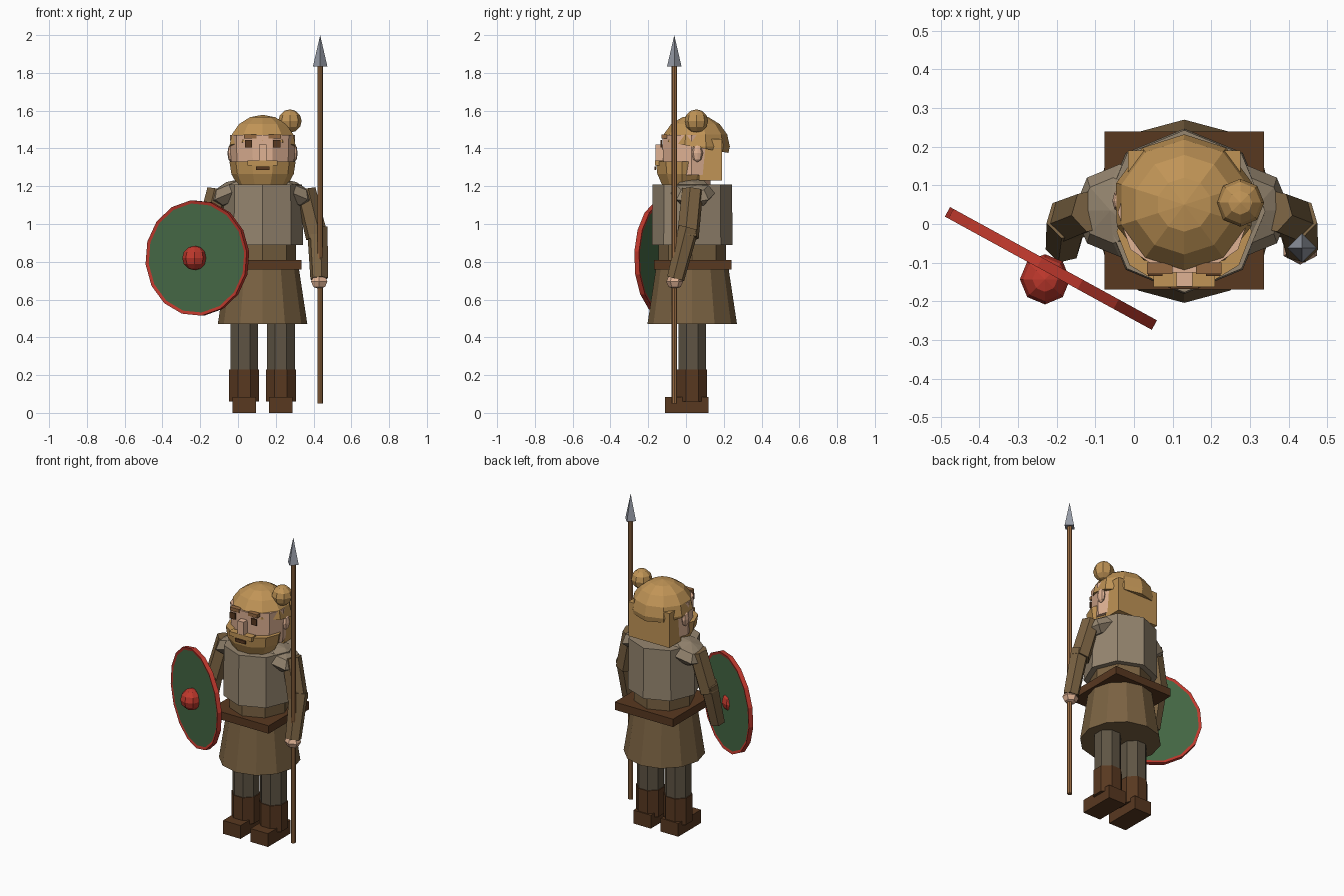
import bpy, bmesh, math
from mathutils import Vector, Matrix

if "Cube" in bpy.data.objects:
    bpy.data.objects.remove(bpy.data.objects["Cube"])

CX, CY = 0.13, 0.033  # body axis


def material(name, r, g, b):
    lin = [((c / 255 + 0.055) / 1.055) ** 2.4 for c in (r, g, b)]
    m = bpy.data.materials.new(name)
    m.diffuse_color = (*lin, 1)
    m.use_nodes = True
    m.node_tree.nodes["Principled BSDF"].inputs["Base Color"].default_value = m.diffuse_color
    return m


HAIR = material("golden hair", 192, 148, 86)
SKIN = material("skin", 224, 178, 148)
VEST = material("grey tan vest", 150, 134, 112)
CLOTH = material("brown cloth", 122, 98, 66)
TROUSER = material("dark trousers", 94, 84, 68)
LEATHER = material("dark leather", 88, 56, 32)
GREEN = material("shield green", 70, 106, 70)
RED = material("shield red", 190, 56, 44)
WOOD = material("wood", 150, 106, 66)
STEEL = material("steel", 150, 155, 166)


def finish(name, bm, mat):
    bmesh.ops.recalc_face_normals(bm, faces=bm.faces[:])
    me = bpy.data.meshes.new(name)
    bm.to_mesh(me)
    bm.free()
    me.materials.append(mat)
    ob = bpy.data.objects.new(name, me)
    bpy.context.collection.objects.link(ob)
    return ob


def box(name, x0, x1, y0, y1, z0, z1, mat):
    bm = bmesh.new()
    bmesh.ops.create_cube(bm, size=1)
    bmesh.ops.scale(bm, vec=(x1 - x0, y1 - y0, z1 - z0), verts=bm.verts)
    bmesh.ops.translate(bm, vec=((x0 + x1) / 2, (y0 + y1) / 2, (z0 + z1) / 2), verts=bm.verts)
    return finish(name, bm, mat)


def limb(name, a, b, r1, r2, n, mat, turn=0.0, sy=1.0):
    """Tapered prism from a to b."""
    a, b = Vector(a), Vector(b)
    d = b - a
    bm = bmesh.new()
    bmesh.ops.create_cone(bm, cap_ends=True, segments=n, radius1=r1, radius2=r2, depth=d.length)
    rot = Vector((0, 0, 1)).rotation_difference(d.normalized()).to_matrix().to_4x4()
    mat4 = (Matrix.Translation((a + b) / 2) @ rot @ Matrix.Diagonal((1, sy, 1, 1))
            @ Matrix.Rotation(turn, 4, 'Z'))
    bmesh.ops.transform(bm, matrix=mat4, verts=bm.verts)
    return finish(name, bm, mat)


def ball(name, c, r, mat, u=8, v=6, tilt=0.0, cut=None):
    """Faceted ellipsoid, optionally trimmed below a plane."""
    bm = bmesh.new()
    bmesh.ops.create_uvsphere(bm, u_segments=u, v_segments=v, radius=1)
    m = Matrix.Translation(c) @ Matrix.Rotation(tilt, 4, 'Y') @ Matrix.Diagonal((*r, 1))
    bmesh.ops.transform(bm, matrix=m, verts=bm.verts)
    if cut:
        res = bmesh.ops.bisect_plane(bm, geom=bm.verts[:] + bm.edges[:] + bm.faces[:],
                                     plane_co=cut[0], plane_no=cut[1], clear_inner=True)
        edges = [e for e in res["geom_cut"] if isinstance(e, bmesh.types.BMEdge)]
        bmesh.ops.holes_fill(bm, edges=edges)
    return finish(name, bm, mat)


# Legs, boots and feet
for side, s in (("left", -1), ("right", 1)):
    x = CX + s * 0.097
    limb(side + "_leg", (x, CY, 0.2), (x, CY, 0.56), 0.08, 0.08, 8, TROUSER, math.pi / 8)
    limb(side + "_boot", (x, CY, 0.06), (x, CY, 0.23), 0.086, 0.086, 8, LEATHER, math.pi / 8)
    box(side + "_foot", x - 0.062, x + 0.062, -0.11, 0.12, 0, 0.085, LEATHER)

# Tunic skirt, waist, belt and vest
limb("skirt", (CX, CY, 0.47), (CX, CY, 0.78), 0.237, 0.19, 12, CLOTH)
limb("waist", (CX, CY, 0.76), (CX, CY, 0.92), 0.178, 0.178, 8, CLOTH)
box("belt", CX - 0.206, CX + 0.206, -0.17, 0.24, 0.76, 0.81, LEATHER)
limb("vest", (CX, CY, 0.89), (CX, CY, 1.21), 0.214, 0.21, 8, VEST)

# Arms with shoulder pads
for side, s, out in (("left", -1, 0.012), ("right", 1, 0)):
    def at(x, y, z):
        return (CX + s * (x + out), y, z)
    ball(side + "_shoulder_pad", at(0.155, 0.035, 1.165), (0.13, 0.12, 0.062), VEST, 8, 4, s * 0.4)
    limb(side + "_upper_arm", at(0.225, 0.035, 1.18), at(0.288, 0.01, 0.93), 0.058, 0.06, 6, CLOTH)
    limb(side + "_forearm", at(0.29, 0.015, 0.98), at(0.3, -0.055, 0.71), 0.056, 0.048, 6, CLOTH)
ball("right_hand", (0.43, -0.06, 0.695), (0.05, 0.045, 0.04), SKIN, 6, 4)

# Head
limb("neck", (CX, 0.03, 1.17), (CX, 0.03, 1.3), 0.1, 0.1, 8, SKIN)
limb("head", (CX, 0.03, 1.26), (CX, 0.03, 1.47), 0.165, 0.172, 10, SKIN, math.pi / 10, 0.95)
box("nose", 0.11, 0.152, -0.162, -0.1, 1.335, 1.42, SKIN)
for side, s in (("left", -1), ("right", 1)):
    ball(side + "_ear", (CX + s * 0.168, 0.06, 1.375), (0.018, 0.03, 0.048), SKIN, 8, 4)
    x = CX + s * 0.075
    box(side + "_eye", x - 0.019, x + 0.019, -0.135, -0.127, 1.405, 1.445, LEATHER)
    x = CX + s * 0.064
    box(side + "_brow", x - 0.033, x + 0.033, -0.13, -0.10, 1.453, 1.475, WOOD)

# Hair and beard
ball("hair_cap", (CX, 0.05, 1.41), (0.185, 0.182, 0.168), HAIR, 10, 8, 0,
     ((CX, -0.13, 1.44), Vector((0, 0.18, 1)).normalized()))
ball("hair_bun", (0.275, 0.055, 1.545), (0.062, 0.062, 0.062), HAIR, 8, 6)
box("back_hair", -0.015, 0.275, 0.07, 0.19, 1.23, 1.45, HAIR)
limb("beard", (CX, -0.02, 1.21), (CX, -0.02, 1.265), 0.135, 0.165, 10, HAIR, math.pi / 10, 0.84)
limb("beard_cheeks", (CX, -0.02, 1.265), (CX, -0.02, 1.33), 0.165, 0.175, 10, HAIR, math.pi / 10, 0.84)
box("moustache", 0.05, 0.21, -0.163, -0.12, 1.31, 1.337, HAIR)
box("mouth", 0.095, 0.167, -0.168, -0.16, 1.285, 1.305, LEATHER)

# Round shield: green board, red rim, red boss
C = Vector((-0.215, -0.115, 0.82))
N = Vector((-0.48, -0.877, 0)).normalized()
rim = limb("shield_rim", C - N * 0.014, C + N * 0.014, 0.307, 0.307, 16, RED)
# Inset both faces of the rim disc and paint the inner field green
rim.data.materials.append(GREEN)
bm = bmesh.new()
bm.from_mesh(rim.data)
caps = [f for f in bm.faces if len(f.verts) > 4]
bmesh.ops.inset_individual(bm, faces=caps, thickness=0.017, depth=-0.004)
for f in caps:
    f.material_index = 1
bm.to_mesh(rim.data)
bm.free()
rim.name = "shield"
ball("shield_boss", C + N * 0.032, (0.065, 0.065, 0.065), RED, 8, 6)

# Spear
limb("spear_shaft", (0.435, -0.062, 0.05), (0.435, -0.062, 1.84), 0.015, 0.015, 8, WOOD)
limb("spear_head", (0.435, -0.062, 1.835), (0.435, -0.062, 2.0), 0.038, 0.0, 4, STEEL)
